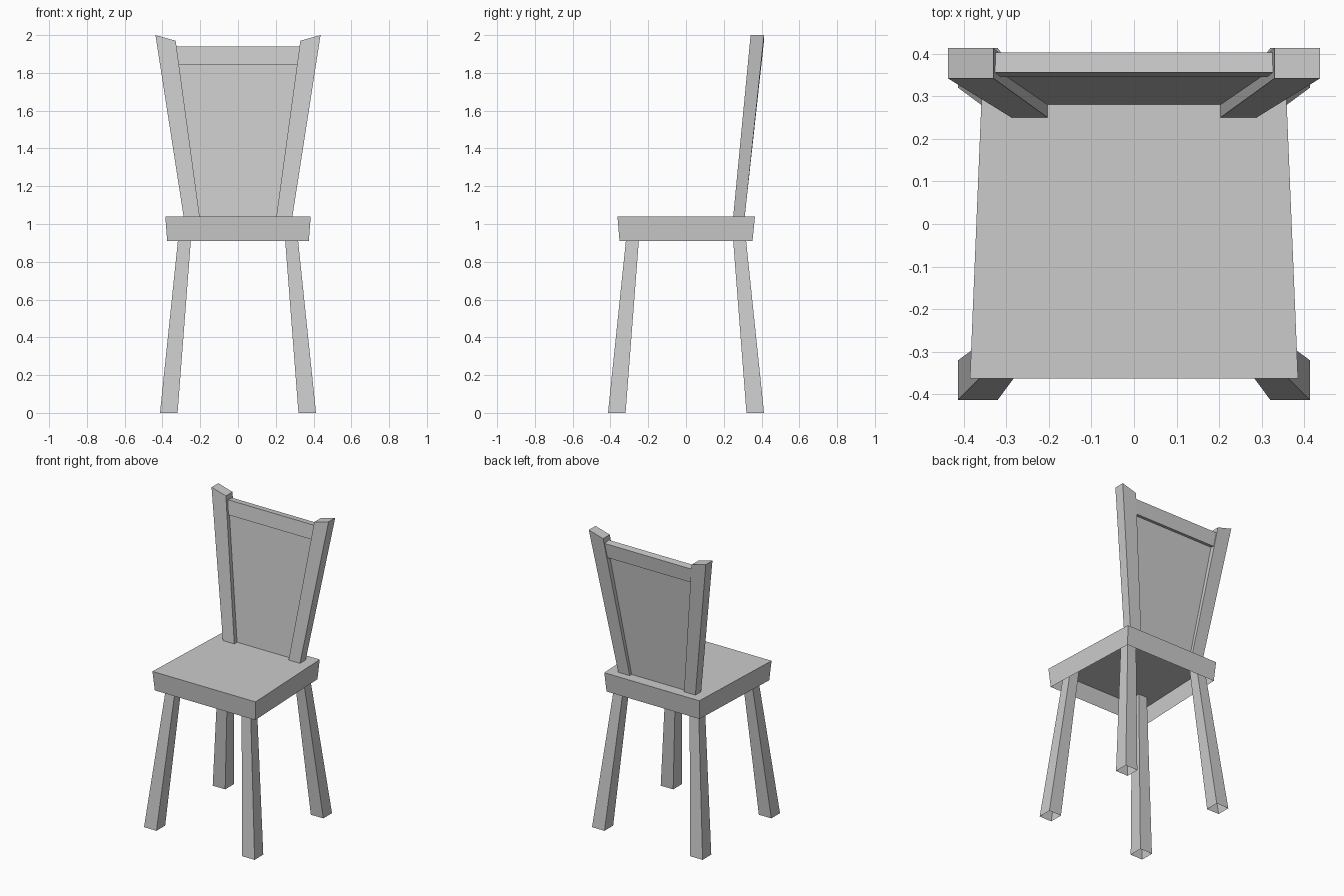
import bpy, bmesh

if "Cube" in bpy.data.objects:
    bpy.data.objects.remove(bpy.data.objects["Cube"])


def rect(x0, x1, y0, y1, z):
    return [(x0, y0, z), (x1, y0, z), (x1, y1, z), (x0, y1, z)]


def loft(name, low, high, cap_low=True, cap_high=True, sx=1, sy=1):
    """Join two four-point rings into a tapered block, optionally mirrored."""
    bm = bmesh.new()
    a, b = [[bm.verts.new((x * sx, y * sy, z)) for x, y, z in r] for r in (low, high)]
    for i in range(4):
        j = (i + 1) % 4
        bm.faces.new((a[i], a[j], b[j], b[i]))
    if cap_low:
        bm.faces.new(a[::-1])
    if cap_high:
        bm.faces.new(b)
    if sx * sy < 0:
        bmesh.ops.reverse_faces(bm, faces=bm.faces[:])
    mesh = bpy.data.meshes.new(name)
    bm.to_mesh(mesh)
    bm.free()
    ob = bpy.data.objects.new(name, mesh)
    bpy.context.collection.objects.link(ob)
    return ob


# Seat: flared shell, open underneath, narrower at the back
loft("seat",
     [(-.375, -.352, .91), (.375, -.352, .91), (.347, .352, .91), (-.347, .352, .91)],
     [(-.385, -.363, 1.04), (.385, -.363, 1.04), (.355, .365, 1.04), (-.355, .365, 1.04)],
     cap_low=False)

for side, sx in (("left", -1), ("right", 1)):
    # Splayed hollow legs, running up inside the seat
    for end, sy in (("front", -1), ("back", 1)):
        loft(f"{end}_leg_{side}", rect(.32, .413, .32, .413, 0),
             rect(.24, .305, .24, .305, 1.038), False, False, sx, sy)
    # Leaning back posts with slanted tops
    loft(f"back_post_{side}", rect(.203, .288, .25, .311, 1.04),
         [(.33, .342, 1.97), (.437, .342, 2.0), (.437, .413, 2.0), (.33, .413, 1.97)],
         cap_low=False, sx=sx)

# Thin recessed back panel
loft("back_panel", rect(-.205, .205, .28, .29, 1.04), rect(-.318, .318, .356, .368, 1.85))

# Top rail, tilted with the posts
loft("top_rail",
     [(-.318, .345, 1.845), (.318, .345, 1.845), (.318, .392, 1.838), (-.318, .392, 1.838)],
     [(-.329, .356, 1.94), (.329, .356, 1.94), (.329, .403, 1.935), (-.329, .403, 1.935)])
